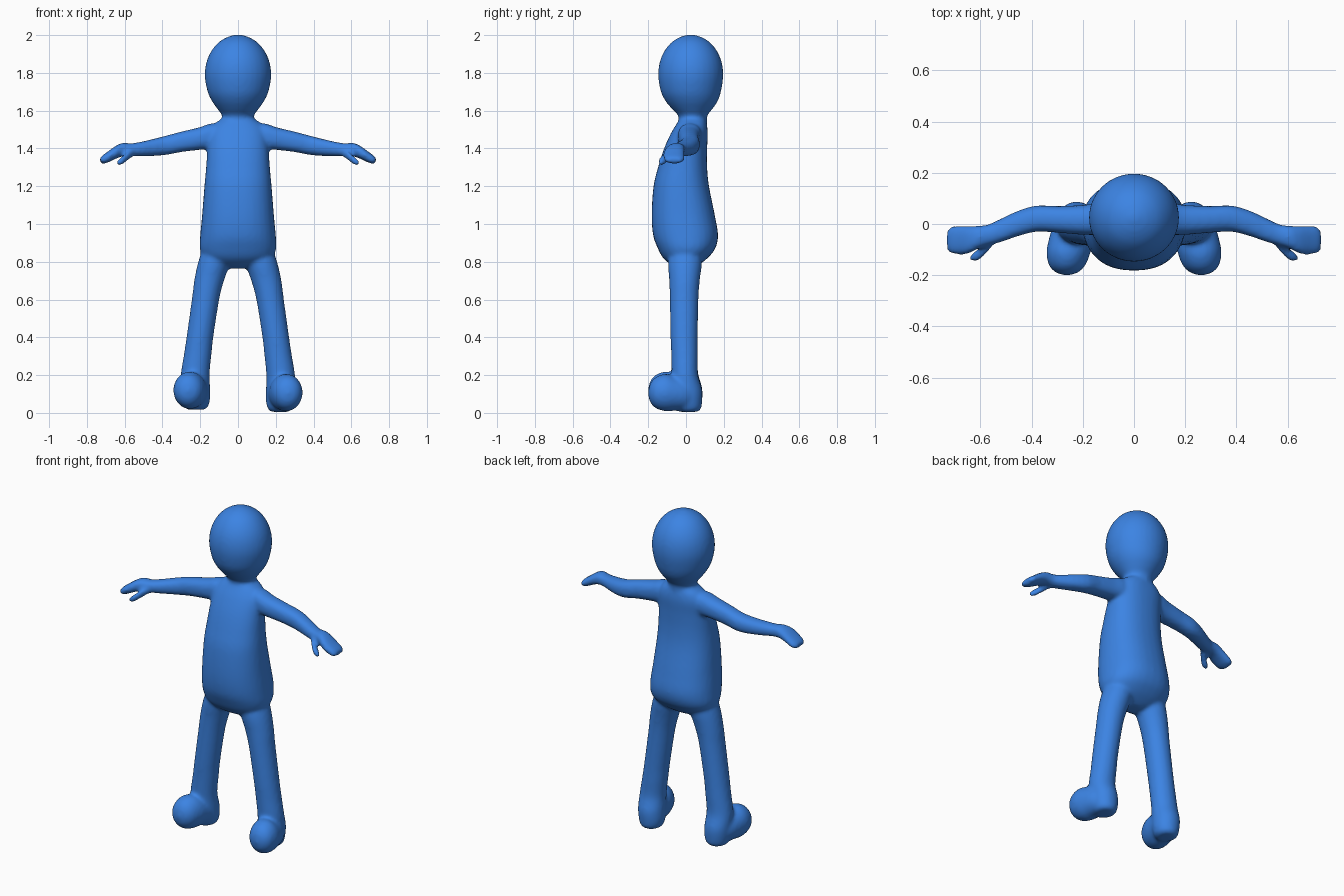
import bpy, bmesh, math

SEG, SUB = 32, 5
PLANES = {'x': (0, 1, 2), 'y': (1, 0, 2), 'z': (2, 0, 1)}


def catmull(p0, p1, p2, p3, t):
    return 0.5 * (2 * p1 + (p2 - p0) * t + (2 * p0 - 5 * p1 + 4 * p2 - p3) * t * t
                  + (3 * p1 - p0 - 3 * p2 + p3) * t ** 3)


def loft(bm, axis, stations, side=1, lift=0.0, power=2.0):
    """Closed tube through stations (position, centre a, centre b, radius a, radius b)."""
    k, a, b = PLANES[axis]
    n = len(stations)
    rows = []
    for i in range(n - 1):
        quad = [stations[max(0, min(n - 1, i + d))] for d in (-1, 0, 1, 2)]
        rows += [[catmull(*v, s / SUB) for v in zip(*quad)] for s in range(SUB)]
    rows.append(stations[-1])
    rings = []
    for pos, ca, cb, ra, rb in rows:
        ring = []
        for j in range(SEG):
            t = 2 * math.pi * j / SEG
            c, s = math.cos(t), math.sin(t)
            co = [0, 0, 0]
            co[k] = pos
            co[a] = ca + max(ra, .004) * math.copysign(abs(c) ** (2 / power), c)
            co[b] = cb + max(rb, .004) * math.copysign(abs(s) ** (2 / power), s)
            ring.append(bm.verts.new((co[0] * side, co[1], co[2] + lift)))
        rings.append(ring)
    faces = [bm.faces.new(rings[0]), bm.faces.new(rings[-1])]
    for r, q in zip(rings, rings[1:]):
        for j in range(SEG):
            m = (j + 1) % SEG
            faces.append(bm.faces.new((r[j], r[m], q[m], q[j])))
    bmesh.ops.recalc_face_normals(bm, faces=faces)


bm = bmesh.new()

# Egg-shaped head running down into the neck
loft(bm, 'z', [
    (1.46, 0, .035, .09, .075), (1.54, 0, .035, .084, .075), (1.575, 0, .036, .085, .078),
    (1.61, 0, .033, .11, .108), (1.65, 0, .03, .138, .138), (1.70, 0, .026, .161, .159),
    (1.78, 0, .025, .176, .172), (1.85, 0, .025, .169, .166), (1.91, 0, .025, .145, .143),
    (1.96, 0, .025, .105, .104), (1.99, 0, .025, .056, .056), (2.003, 0, .025, .01, .01)])

# Torso with a round belly and seat
loft(bm, 'z', [
    (.765, 0, -.005, .04, .04), (.785, 0, -.005, .13, .075), (.82, 0, -.003, .18, .118),
    (.87, 0, .003, .202, .152), (.94, 0, -.002, .2, .172), (1.05, 0, -.015, .19, .167),
    (1.2, 0, -.025, .178, .147), (1.3, 0, -.018, .169, .13), (1.4, 0, -.002, .162, .114),
    (1.48, 0, .018, .155, .098), (1.53, 0, .03, .125, .08), (1.56, 0, .035, .08, .065)],
    power=2.3)

for side, lift in ((1, 0.0), (-1, .012)):
    # Arm drooping to the wrist, then the mitten hand
    loft(bm, 'x', [
        (.03, .025, 1.46, .06, .065), (.14, .02, 1.465, .062, .067), (.2, .016, 1.453, .058, .06),
        (.3, .018, 1.435, .052, .054), (.38, .021, 1.417, .051, .051),
        (.45, .003, 1.405, .05, .045), (.52, -.025, 1.396, .046, .038),
        (.57, -.043, 1.393, .041, .034), (.61, -.052, 1.394, .045, .036),
        (.65, -.063, 1.378, .055, .034), (.69, -.064, 1.354, .056, .029),
        (.715, -.063, 1.342, .053, .023), (.73, -.063, 1.338, .042, .014)], side, power=2.4)
    # Thumb
    loft(bm, 'x', [
        (.54, -.05, 1.385, .018, .02), (.575, -.088, 1.367, .026, .024),
        (.605, -.118, 1.342, .024, .023), (.628, -.129, 1.328, .018, .02),
        (.642, -.133, 1.322, .008, .01)], side)
    # Leg splaying outward, down to the heel
    loft(bm, 'z', [
        (.005, .222, .012, .04, .045), (.018, .222, .012, .062, .066), (.06, .222, .01, .074, .076),
        (.12, .225, .006, .077, .08), (.2, .226, -.006, .076, .07), (.3, .213, -.008, .073, .07),
        (.4, .2, -.01, .071, .072), (.6, .17, -.01, .073, .076), (.7, .15, -.008, .08, .081),
        (.8, .122, -.005, .085, .09), (.9, .1, 0, .07, .08)], side, lift)
    # Rounded foot turned slightly outward
    loft(bm, 'y', [
        (-.2, .262, .105, .012, .015), (-.188, .262, .106, .046, .052),
        (-.16, .261, .107, .072, .083), (-.11, .256, .108, .086, .099),
        (-.06, .247, .103, .086, .092), (0, .233, .096, .081, .083), (.05, .223, .09, .06, .07)],
        side, lift)

mesh = bpy.data.meshes.new("body")
bm.to_mesh(mesh)
bm.free()
body = bpy.data.objects.new("body", mesh)
bpy.context.collection.objects.link(body)

# Fuse the parts into one soft skin
fuse = body.modifiers.new("fuse", 'REMESH')
fuse.mode = 'VOXEL'
fuse.voxel_size = .01
fuse.use_smooth_shade = True
soften = body.modifiers.new("soften", 'SMOOTH')
soften.factor = .5
soften.iterations = 9
bpy.context.view_layer.objects.active = body
body.select_set(True)
bpy.ops.object.convert(target='MESH')
body = bpy.context.view_layer.objects.active

blue = bpy.data.materials.new("blue")
blue.diffuse_color = (.045, .23, .77, 1)
body.data.materials.clear()
body.data.materials.append(blue)
bpy.ops.object.shade_smooth()
